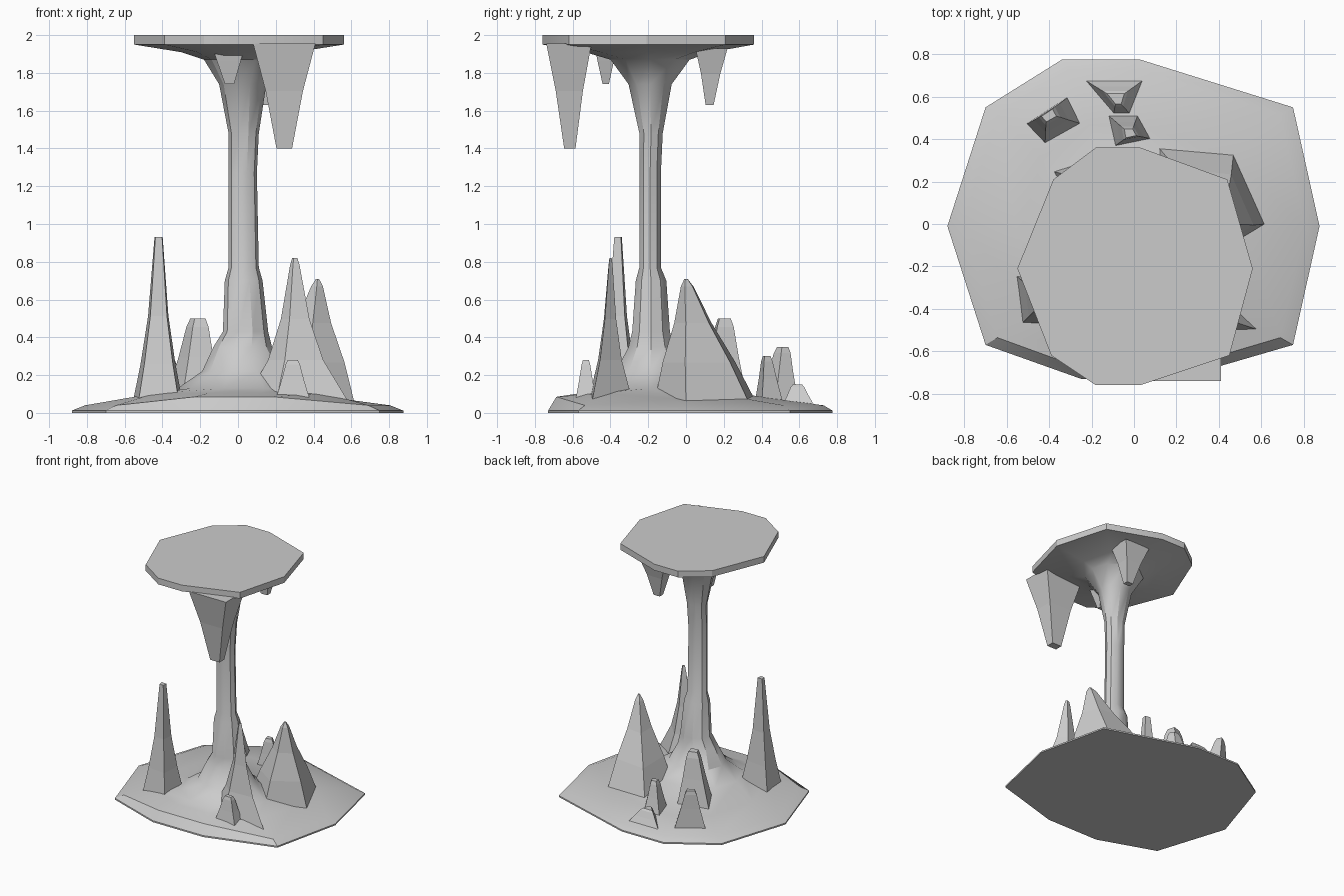
import bpy, bmesh, math
from mathutils import Vector

cube = bpy.data.objects.get("Cube")
if cube:
    bpy.data.objects.remove(cube, do_unlink=True)

stone = bpy.data.materials.new("grey_stone")
stone.use_nodes = True
stone.diffuse_color = (0.6, 0.6, 0.6, 1)
stone.node_tree.nodes["Principled BSDF"].inputs["Base Color"].default_value = (0.6, 0.6, 0.6, 1)


def loft(name, rings, smooth=0):
    """Skin equal-length rings of points and cap both ends."""
    bm = bmesh.new()
    rows = [[bm.verts.new(p) for p in ring] for ring in rings]
    for low, high in zip(rows, rows[1:]):
        for i in range(len(low)):
            j = (i + 1) % len(low)
            bm.faces.new((low[i], low[j], high[j], high[i]))
    bm.faces.new(rows[0])
    bm.faces.new(rows[-1])
    bmesh.ops.recalc_face_normals(bm, faces=bm.faces)
    mesh = bpy.data.meshes.new(name)
    bm.to_mesh(mesh)
    bm.free()
    mesh.materials.append(stone)
    obj = bpy.data.objects.new(name, mesh)
    bpy.context.collection.objects.link(obj)
    if smooth:
        bpy.ops.object.select_all(action="DESELECT")
        obj.select_set(True)
        bpy.context.view_layer.objects.active = obj
        bpy.ops.object.shade_smooth_by_angle(angle=math.radians(smooth))


def spike(name, corners, root, tip, profile):
    """Tapered spike from a polygon footprint; profile = (height share, width share)."""
    mid = sum((Vector(c) for c in corners), Vector((0, 0))) / len(corners)
    top = Vector(tip[:2])
    rings = []
    for t, f in profile:
        c = mid.lerp(top, t)
        z = root + (tip[2] - root) * t
        rings.append([(*(c + (Vector(p) - mid) * f), z) for p in corners])
    loft(name, rings)


def box(x0, x1, y0, y1):
    return [(x0, y0), (x1, y0), (x1, y1), (x0, y1)]


# Outlines, counter-clockwise from the front left
floor = [(-.25, -.73), (.2, -.73), (.75, -.57), (.875, -.01), (.75, .55),
         (.03, .775), (-.34, .775), (-.7, .55), (-.88, -.01), (-.7, -.57)]
roof = [(-.18, -.76), (.03, -.76), (.45, -.62), (.56, -.21), (.44, .21),
        (.03, .36), (-.18, .36), (-.38, .21), (-.55, -.21), (-.39, -.62)]


def oval(x0, x1, y0, y1, z):
    turn = math.radians(-108)
    step = math.tau / len(floor)
    return [((x0 + x1) / 2 + (x1 - x0) / 2 * math.cos(turn + i * step),
             (y0 + y1) / 2 + (y1 - y0) / 2 * math.sin(turn + i * step), z)
            for i in range(len(floor))]


# Floor slab, raised at the front lip, flowing up into the pillar and roof
lip = [(x * .92, y * .94, .04 + (.045 if y < -.7 else 0)) for x, y in floor]
shelf = [(x * .62, y * .68 - .06, .075 + (.03 if y < -.5 else 0)) for x, y in floor]
loft("floor_pillar_and_roof", [
    [(x, y, 0) for x, y in floor],
    [(x, y, .012) for x, y in floor],
    lip, shelf,
    oval(-.32, .38, -.5, .12, .13),
    oval(-.19, .25, -.38, 0, .22),
    oval(-.13, .18, -.31, -.06, .35),
    oval(-.08, .16, -.29, -.08, .43),
    oval(-.07, .13, -.27, -.1, .7),
    oval(-.05, .11, -.25, -.13, .77),
    oval(-.05, .1, -.25, -.13, 1.27),
    oval(-.05, .11, -.25, -.12, 1.48),
    oval(-.1, .15, -.31, -.07, 1.74),
    oval(-.18, .24, -.41, .03, 1.87),
    [(x * .55, (y + .2) * .6 - .2, 1.91) for x, y in roof],
    [(x, y, 1.95) for x, y in roof],
    [(x, y, 2) for x, y in roof]], smooth=30)

# Stalagmites
slim = [(0, 1), (.25, .68), (.53, .4), (1, .16)]
stub = [(0, 1), (.55, .6), (.9, .38), (1, .26)]
spike("tall_stalagmite", [(-.56, -.24), (-.53, -.47), (-.31, -.49), (-.29, -.27)],
      .04, (-.42, -.36, .93), slim)
spike("middle_stalagmite", [(-.39, .25), (-.3, .07), (-.08, .1), (-.14, .33)],
      .04, (-.21, .2, .5), stub)
spike("front_ridge_stalagmite", [(.03, -.36), (.2, -.52), (.59, -.5), (.38, -.28)],
      .05, (.3, -.4, .82), [(0, 1), (.3, .52), (.58, .27), (.95, .09), (1, .05)])
spike("side_ridge_stalagmite", [(.1, .38), (.1, 0), (.35, -.17), (.62, 0), (.47, .34)],
      .04, (.42, 0, .71), [(0, 1), (.34, .7), (.65, .36), (.94, .12), (1, .03)])
spike("small_front_stalagmite", box(.19, .39, -.59, -.47), .04, (.29, -.53, .28), stub)
spike("small_back_stalagmite", [(-.51, .47), (-.42, .37), (-.24, .47), (-.31, .6)],
      .03, (-.4, .51, .35), stub)
spike("rear_stalagmite", [(-.13, .52), (-.1, .36), (.09, .4), (.02, .52)],
      .03, (-.02, .43, .3), stub)
spike("rear_stub", [(-.25, .69), (-.1, .5), (.0, .5), (.06, .69)],
      .02, (-.08, .59, .15), stub)

# Stalactites
drip = [(0, 1), (.45, .6), (1, .25)]
spike("large_stalactite", box(.08, .41, -.74, -.5), 1.955, (.245, -.615, 1.4), drip)
spike("back_stalactite", box(.04, .26, .05, .22), 1.93, (.16, .125, 1.63), drip)
spike("small_stalactite", box(-.13, .03, -.48, -.37), 1.92, (-.045, -.425, 1.74), [(0, 1), (.3, .8), (1, .3)])
